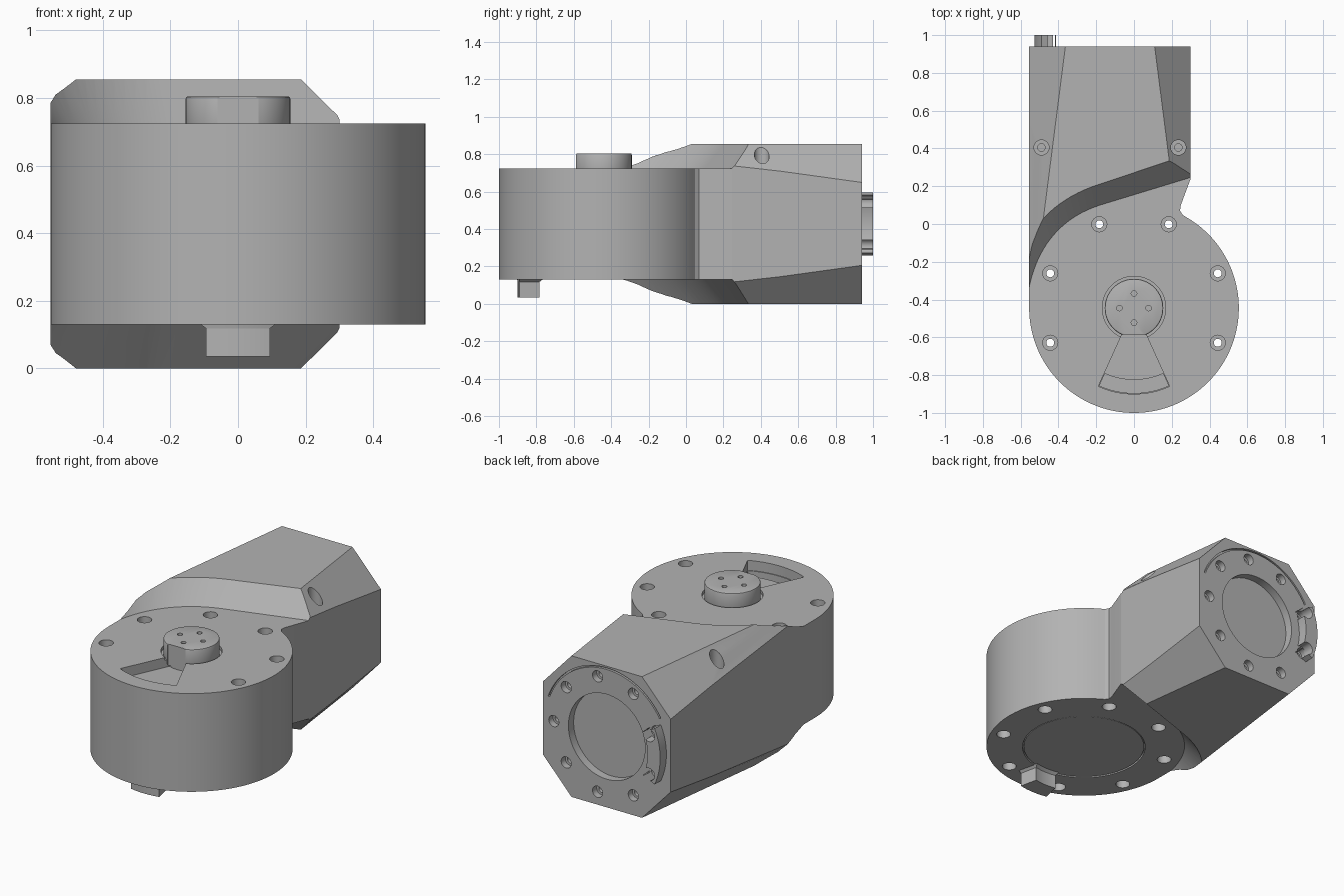
import bpy, bmesh
from math import cos, sin, pi, radians
from mathutils import Vector
from mathutils.geometry import interpolate_bezier

if "Cube" in bpy.data.objects:
    bpy.data.objects.remove(bpy.data.objects["Cube"])

H = 0.855                      # overall height
LOW, DECK = 0.13, 0.725        # drum underside and top
BACK = 0.94                    # rear face of the arm
DRUM = Vector((0, -0.445))     # drum axis
REAR = Vector((-0.127, H / 2))  # centre of the rear face (x, z)

grey = bpy.data.materials.new("satin_grey")
grey.use_nodes = True
COLOUR = (0.45, 0.45, 0.45, 1)
grey.diffuse_color = COLOUR
grey.node_tree.nodes["Principled BSDF"].inputs["Base Color"].default_value = COLOUR


def loft(name, ring_a, ring_b):
    """Closed solid between two matching rings of 3D points."""
    bm = bmesh.new()
    a = [bm.verts.new(p) for p in ring_a]
    b = [bm.verts.new(p) for p in ring_b]
    bm.faces.new(a)
    bm.faces.new(b)
    for i in range(len(a)):
        j = (i + 1) % len(a)
        bm.faces.new((a[i], a[j], b[j], b[i]))
    bmesh.ops.recalc_face_normals(bm, faces=bm.faces)
    mesh = bpy.data.meshes.new(name)
    bm.to_mesh(mesh)
    bm.free()
    mesh.materials.append(grey)
    ob = bpy.data.objects.new(name, mesh)
    bpy.context.collection.objects.link(ob)
    return ob


def up(x, y, z):
    return (x, y, z)


def rearward(x, y, z):
    return (x, z, y)


def prism(name, pts, z0, z1, place=up):
    return loft(name, [place(*p, z0) for p in pts], [place(*p, z1) for p in pts])


def arc(centre, r, a0, a1, n):
    angles = [radians(a0 + (a1 - a0) * i / n) for i in range(n + 1)]
    return [(centre[0] + r * cos(t), centre[1] + r * sin(t)) for t in angles]


def circle(centre, r, n=32):
    return arc(centre, r, 0, 360, n)[:-1]


def sector(centre, r0, r1, a0, a1, n=16):
    return arc(centre, r0, a0, a1, n) + arc(centre, r1, a1, a0, n)


def cut(target, cutter):
    cutter.hide_render = True
    mod = target.modifiers.new("cut", "BOOLEAN")
    mod.operation, mod.solver, mod.object = "DIFFERENCE", "EXACT", cutter
    bpy.context.view_layer.objects.active = target
    bpy.ops.object.modifier_apply(modifier=mod.name)
    bpy.data.objects.remove(cutter)


def polar(centre, r, degrees):
    return (centre[0] + r * cos(radians(degrees)), centre[1] + r * sin(radians(degrees)))


# Housing: drum and arm share one plan outline
outline = [(0.30, BACK), (-0.555, BACK)] + arc(DRUM, 0.555, 180, 419.7, 96)
outline += [(0.258, 0.048), (0.244, 0.07), (0.246, 0.095), (0.30, 0.24)]
housing = prism("housing", outline, 0, H)

# Curved sloping steps from the arm down to the drum, above and below
foot = interpolate_bezier(*[Vector(p) for p in ((-0.57, -0.45), (-0.55, -0.15), (-0.40, 0.03), (-0.18, 0.10))], 20)
brow = interpolate_bezier(*[Vector(p) for p in ((-0.66, -0.35), (-0.60, -0.03), (-0.42, 0.13), (-0.20, 0.205))], 20)
foot.append(Vector((0.60, 0.338)))
brow.append(Vector((0.60, 0.47)))
brow = [f + (b - f) * 1.1 for f, b in zip(foot, brow)]
corners = [(0.9, 0.4), (0.9, -1.2), (-0.9, -1.2), (-0.9, -0.45)]
lower = [(p[0], p[1], DECK) for p in foot + corners]
upper = [(p[0], p[1], DECK + (H - DECK) * 1.1) for p in brow + corners]
cut(housing, loft("top_step", lower, upper))
cut(housing, loft("bottom_step", [(x, y, H - z) for x, y, z in lower],
                  [(x, y, H - z) for x, y, z in upper]))

# Tapering chamfers on the four long edges of the arm
def chamfer_ring(y, sx, sz):
    hx, hz, half, e = 0.237 + 0.128 * (BACK - y), 0.22 + 0.113 * (BACK - y), 0.4275, 0.01
    ring = [(hx - e, half + e), (half + e, hz - e), (half + e, half + e)]
    return [(REAR.x + sx * u, y, REAR.y + sz * v) for u, v in ring]


for sx in (-1, 1):
    for sz in (-1, 1):
        cut(housing, loft("chamfer", chamfer_ring(-0.45, sx, sz), chamfer_ring(BACK + 0.02, sx, sz)))

# Wedge-shaped pocket in the deck and a moat around the hub
cut(housing, prism("pocket", sector(DRUM, 0.14, 0.455, -114.5, -65.5), DECK - 0.06, H))
cut(housing, prism("pocket_trench", sector(DRUM, 0.38, 0.45, -114, -66), DECK - 0.1, H))
cut(housing, prism("hub_moat", circle(DRUM, 0.168, 64), DECK - 0.02, H))

# Bolt circle of the drum: stepped holes, the two front ones open in the pocket
for k in range(8):
    at = polar(DRUM, 0.48, 22.5 + 45 * k)
    front = k in (5, 6)
    cut(housing, prism("bolt_hole", circle(at, 0.021, 20), -0.1, DECK - 0.03 if front else 1))
    cut(housing, prism("bolt_seat", circle(at, 0.04, 24), -0.1, LOW + 0.05))
    if not front:
        cut(housing, prism("bolt_seat", circle(at, 0.04, 24), DECK - 0.05, 1))

# Cover recess under the drum
cut(housing, prism("cover_recess", circle(DRUM, 0.35, 64), 0, LOW + 0.015))
cover = prism("bottom_cover", circle(DRUM, 0.343, 64), LOW + 0.003, LOW + 0.05)

# Vertical screw holes through the upper chamfers
for x in (-0.49, 0.235):
    cut(housing, prism("arm_screw_seat", circle((x, 0.405), 0.04, 24), 0.70, 1))
    cut(housing, prism("arm_screw_hole", circle((x, 0.405), 0.02, 20), 0.62, 1))

# Rear face: round recess, fine arc groove and nine screw holes
cut(housing, prism("rear_recess", circle(REAR, 0.257, 64), BACK - 0.05, 1.1, rearward))
cut(housing, prism("rear_groove", sector(REAR, 0.408, 0.418, 20, 150, 32), BACK - 0.015, 1.1, rearward))
for k in range(9):
    at = polar(REAR, 0.355, 40 * k)
    cut(housing, prism("rear_seat", circle(at, 0.034, 24), BACK - 0.04, 1.1, rearward))
    cut(housing, prism("rear_hole", circle(at, 0.02, 20), BACK - 0.09, 1.1, rearward))

# Curved stop block on the rear face, notched around two screws
rear_stop = prism("rear_stop", sector(REAR, 0.315, 0.40, 155, 205), BACK - 0.01, 1.0, rearward)
for a in (160, 200):
    cut(rear_stop, prism("notch", circle(polar(REAR, 0.345, a), 0.038, 24), 0.8, 1.1, rearward))

# Output hub with a flat front key face and four small holes
hub = prism("output_hub", circle(DRUM, 0.155, 64), DECK - 0.05, 0.805)
bevel = hub.modifiers.new("bevel", "BEVEL")
bevel.width, bevel.segments, bevel.limit_method = 0.008, 2, "ANGLE"
bpy.context.view_layer.objects.active = hub
bpy.ops.object.modifier_apply(modifier="bevel")
cut(hub, prism("hub_flat", [(-0.06, -0.7), (0.06, -0.7), (0.06, -0.585), (-0.06, -0.585)], 0.6, 0.9))
for k in range(4):
    cut(hub, prism("hub_hole", circle(polar(DRUM, 0.077, 90 * k), 0.015, 16), 0.765, 0.9))

# Curved stop block under the drum, with a flared root
bottom_stop = prism("bottom_stop", sector(DRUM, 0.345, 0.455, -102, -78), 0.035, LOW + 0.03)
stop_root = loft("stop_root",
                 [(x, y, LOW - 0.012) for x, y in sector(DRUM, 0.345, 0.455, -102, -78)],
                 [(x, y, LOW + 0.01) for x, y in sector(DRUM, 0.32, 0.46, -105.5, -74.5)])

# Smooth the round walls, keep the machined edges sharp
bpy.ops.object.select_all(action="DESELECT")
for ob in (housing, cover, rear_stop, hub, bottom_stop, stop_root):
    ob.select_set(True)
bpy.context.view_layer.objects.active = housing
bpy.ops.object.shade_smooth_by_angle(angle=radians(25))
